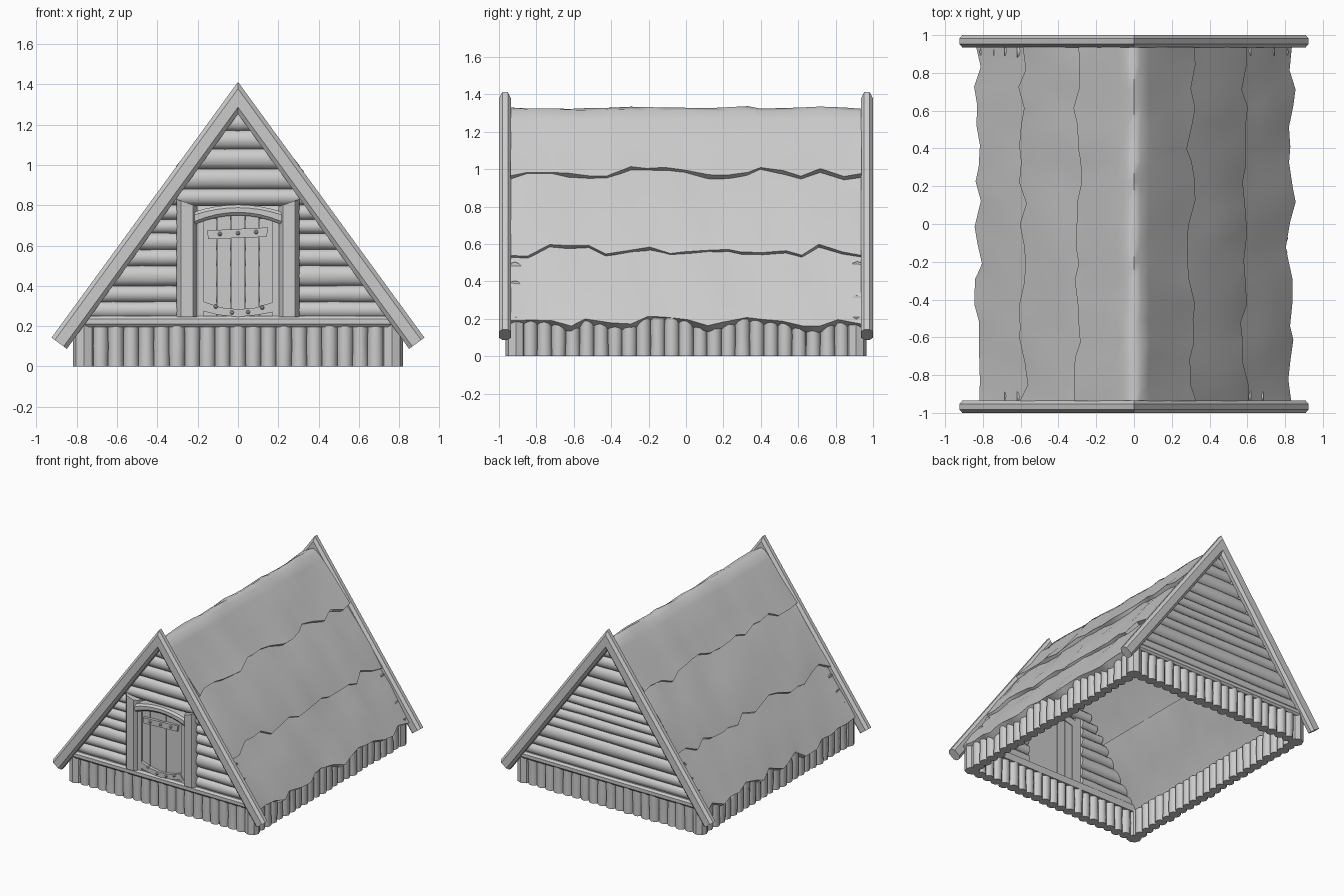
import bpy, bmesh, math, random
from mathutils import Vector as V

if "Cube" in bpy.data.objects:
    bpy.data.objects.remove(bpy.data.objects["Cube"])

random.seed(7)
SLOPE = 1.37
NORM = math.hypot(1, SLOPE)


def loft(bm, rings):
    """Skin closed rings of points and cap both ends."""
    vs = [[bm.verts.new(p) for p in r] for r in rings]
    n = len(vs[0])
    for a, b in zip(vs, vs[1:]):
        for i in range(n):
            bm.faces.new((a[i], a[(i + 1) % n], b[(i + 1) % n], b[i]))
    bm.faces.new(vs[0])
    bm.faces.new(vs[-1])


def log(bm, p0, p1, ru, rv, n=10, steps=3, wob=0.0):
    """Elliptical log; rv is the radius along y (or x for side posts), ru across."""
    p0, p1 = V(p0), V(p1)
    d = (p1 - p0).normalized()
    v = V((0, 1, 0))
    u = d.cross(v).normalized()
    rings = []
    for k in range(steps + 1):
        c = p0.lerp(p1, k / steps)
        s = 1 + random.uniform(-wob, wob)
        rings.append([c + u * ru * s * math.cos(2 * math.pi * i / n)
                      + v * rv * s * math.sin(2 * math.pi * i / n) for i in range(n)])
    loft(bm, rings)


def box(bm, x0, x1, y0, y1, z0, z1, z1b=None):
    """Box whose top may slope from z1 at x0 to z1b at x1."""
    z1b = z1 if z1b is None else z1b
    loft(bm, [[(x0, y, z0), (x1, y, z0), (x1, y, z1b), (x0, y, z1)] for y in (y0, y1)])


def finish(bm, name, angle=40):
    bmesh.ops.recalc_face_normals(bm, faces=bm.faces)
    me = bpy.data.meshes.new(name)
    bm.to_mesh(me)
    bm.free()
    ob = bpy.data.objects.new(name, me)
    bpy.context.collection.objects.link(ob)
    bpy.ops.object.select_all(action='DESELECT')
    ob.select_set(True)
    bpy.context.view_layer.objects.active = ob
    bpy.ops.object.shade_smooth_by_angle(angle=math.radians(angle))
    return ob


# Base palisade: rows of upright logs and four corner posts
bm = bmesh.new()
for s in (-1, 1):
    for row, half, count in (('x', 0.72, 19), ('y', 0.87, 23)):
        w = 2 * half / count
        for i in range(count):
            t = -half + (i + 0.5) * w
            o = random.uniform(-0.006, 0.006)
            x, y = (t, s * (0.917 + o)) if row == 'x' else (s * (0.768 + o), t)
            r = w / 2 + 0.003
            log(bm, (x, y, 0), (x, y, 0.205), *((r, 0.043) if row == 'x' else (0.043, r)), n=10, steps=2, wob=0.05)
finish(bm, "base_logs")
bm = bmesh.new()
for sx in (-1, 1):
    for sy in (-1, 1):
        log(bm, (sx * 0.764, sy * 0.91, 0), (sx * 0.764, sy * 0.91, 0.21), 0.055, 0.055, n=8)
finish(bm, "corner_posts")

# Gable walls: stacked horizontal logs, the front ones split around the door
LEVELS = [.24, .32, .40, .50, .58, .66, .73, .80, .88, .98, 1.08, 1.17, 1.25]
for s, name in ((-1, "front_gable_logs"), (1, "back_gable_logs")):
    bm = bmesh.new()
    for a, b in zip(LEVELS, LEVELS[1:]):
        m = (a + b) / 2
        end = (1.30 - m) / SLOPE
        spans = [(-end, -0.25), (0.25, end)] if s < 0 and m < 0.78 else [(-end, end)]
        for x0, x1 in spans:
            log(bm, (x0, s * 0.915, m), (x1, s * 0.915, m), (b - a) / 2 + 0.004, 0.043, n=12, steps=4, wob=0.06)
    finish(bm, name)

# Sill beams
for s, name in ((-1, "front_sill"), (1, "back_sill")):
    bm = bmesh.new()
    loft(bm, [[(x, s * y, z) for y, z in
               ((.87, .195), (.955, .195), (.968, .21), (.968, .235), (.955, .25), (.87, .25))]
              for x in (-0.775, 0.775)])
    finish(bm, name)

# Barge logs: bevelled section, mitred at the apex
SECTION = [(0, .018), (0, .047), (.02, .065), (.074, .065), (.094, .047), (.094, .018), (.074, 0), (.02, 0)]
for s, name in ((-1, "front_barge_logs"), (1, "back_barge_logs")):
    bm = bmesh.new()

    def foot(side):
        return [(side * (0.925 - u * SLOPE / NORM), s * (1 - v), 0.143 - u / NORM) for u, v in SECTION]
    apex = [(0, s * (1 - v), 1.412 - u * NORM) for u, v in SECTION]
    loft(bm, [foot(-1), apex, foot(1)])
    finish(bm, name)


# Roof: three overlapping hide layers with ragged lower edges
def roof_layer(name, profile, thick, ragged, rows=18):
    """profile: (x, z) points; ragged: indices of the lower edges."""
    bm = bmesh.new()
    rings = []
    for k in range(rows + 1):
        y = -0.937 + 1.874 * k / rows
        if 0 < k < rows:
            y += random.uniform(-0.02, 0.02)
        out, inn = [], []
        for i, (x, z) in enumerate(profile):
            a = V(profile[max(i - 1, 0)])
            b = V(profile[min(i + 1, len(profile) - 1)])
            d = (b - a).normalized()
            n = V((-d.y, d.x))
            if n.y < 0:
                n = -n
            p = V((x, z)) + n * random.uniform(-0.008, 0.008)
            if i in ragged:
                side = 1 if x > 0 else -1
                p += V((side / NORM, -SLOPE / NORM)) * random.uniform(-0.04, 0.035)
            q = p - n * thick[i]
            out.append((p.x, y, p.y))
            inn.append((q.x, y, q.y))
        rings.append(out + inn[::-1])
    loft(bm, rings)
    finish(bm, name, 50)


top_half = [(.035, 1.315), (.08, 1.265), (.19, 1.125), (.305, .985)]
top = [(-x, z) for x, z in reversed(top_half)] + [(0, 1.33)] + top_half
roof_layer("roof_top_layer", top, [.035] * 9, (0, 8))
for side, word in ((-1, "left"), (1, "right")):
    mid = [(side * x, z) for x, z in ((.20, 1.075), (.30, .955), (.40, .83), (.50, .70), (.59, .565))]
    low = [(side * x, z) for x, z in ((.48, .68), (.57, .555), (.66, .435), (.75, .31), (.832, .185))]
    roof_layer("roof_middle_layer_" + word, mid, [.02, .03, .03, .035, .04], (4,))
    roof_layer("roof_lower_layer_" + word, low, [.025, .04, .045, .05, .06], (4,))

# Door posts with slanted tops
bm = bmesh.new()
for s in (-1, 1):
    prof = [(-.052, -.90), (-.052, -.955), (-.03, -.982), (.03, -.982), (.052, -.955), (.052, -.90)]
    loft(bm, [[(s * (.253 + dx), y, .245) for dx, y in prof],
              [(s * (.253 + dx), y, .812 + dx * .35) for dx, y in prof]])
    box(bm, s * .172, s * .205, -.957, -.90, .25, .74, .72)
finish(bm, "door_posts")

# Arched lintel
bm = bmesh.new()
rings = []
for i in range(9):
    x = -.215 + .43 * i / 8
    k = 1 - (x / .215) ** 2
    zt, zb = .768 + .035 * k, .705 + .045 * k
    rings.append([(x, -.90, zb), (x, -.965, zb), (x, -.978, zb + .015),
                  (x, -.978, zt - .015), (x, -.965, zt), (x, -.90, zt)])
loft(bm, rings)
finish(bm, "door_lintel")

# Door planks
bm = bmesh.new()
for i in range(5):
    x = -.175 + .07 * i
    y = -.938 - random.uniform(0, .008)
    box(bm, x + .001, x + .069, y, -.905, .25, .735 if i in (0, 4) else .752)
finish(bm, "door_planks")

# Door straps and nails
bm = bmesh.new()
loft(bm, [[(-.148, y, .632), (.142, y, .643), (.150, y, .690), (-.153, y, .675)] for y in (-.962, -.935)])
loft(bm, [[(-.20, y, .282), (-.10, y, .256), (0, y, .246), (.10, y, .256), (.20, y, .275),
           (.17, y, .318), (.08, y, .290), (0, y, .284), (-.08, y, .292), (-.17, y, .322)]
          for y in (-.964, -.935)])
finish(bm, "door_straps")
bm = bmesh.new()
for x, z in ((-.09, .658), (0, .661), (.09, .667), (-.11, .297), (-.03, .268), (.05, .270), (.12, .292)):
    loft(bm, [[(x + r * math.cos(a * math.pi / 3), y, z + r * math.sin(a * math.pi / 3)) for a in range(6)]
              for r, y in ((.011, -.95), (.011, -.968), (.005, -.974))])
finish(bm, "door_nails")
